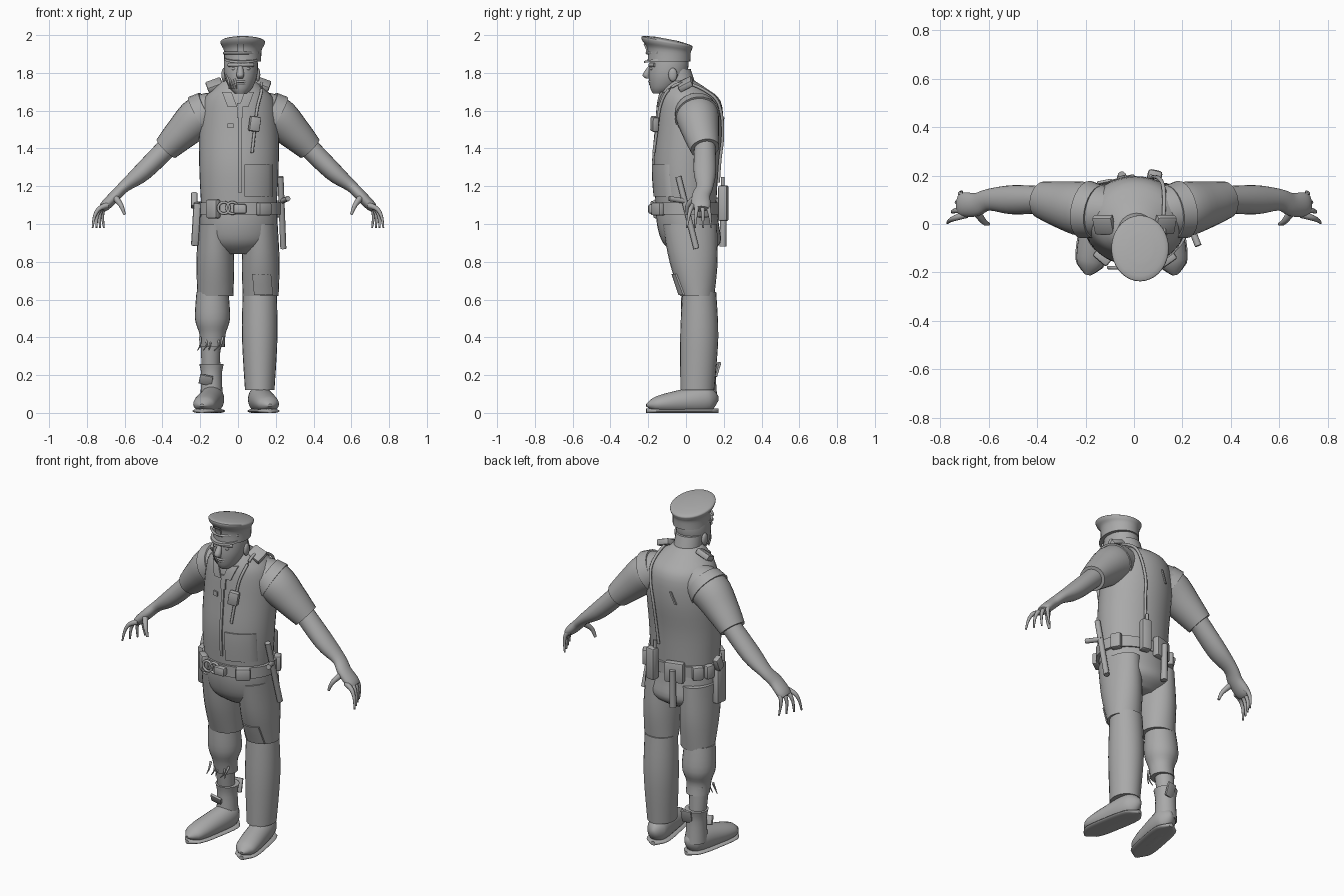
import bpy, bmesh, math
from mathutils import Vector, Euler
from mathutils.bvhtree import BVHTree

if "Cube" in bpy.data.objects:
    bpy.data.objects.remove(bpy.data.objects["Cube"])

grey = bpy.data.materials.new("plain_grey")
grey.use_nodes = True
grey.diffuse_color = (0.4, 0.4, 0.4, 1)
grey.node_tree.nodes["Principled BSDF"].inputs["Base Color"].default_value = grey.diffuse_color
parts = []
SIDES = ((1, "left"), (-1, "right"))


def finish(name, bm):
    bmesh.ops.recalc_face_normals(bm, faces=bm.faces)
    mesh = bpy.data.meshes.new(name)
    bm.to_mesh(mesh)
    bm.free()
    mesh.materials.append(grey)
    ob = bpy.data.objects.new(name, mesh)
    bpy.context.collection.objects.link(ob)
    parts.append(ob)
    return ob


def spline(rows, steps):
    out, last = [], len(rows) - 1
    for i in range(last):
        near = rows[max(i - 1, 0)], rows[i], rows[i + 1], rows[min(i + 2, last)]
        for k in range(steps):
            t = k / steps
            out.append([q + t / 2 * (r - p + t * (2*p - 5*q + 4*r - s + t * (3*q - p - 3*r + s)))
                        for p, q, r, s in zip(*near)])
    return out + [list(rows[-1])]


def loft(name, rings, level=False, sides=24, steps=4, warp=None):
    """Skin through oval rings (x, y, z, radius across, radius deep)."""
    rows = spline(rings, steps)
    last = len(rows) - 1
    bm, loops = bmesh.new(), []
    for i, (x, y, z, across, deep) in enumerate(rows):
        u, v = Vector((1, 0, 0)), Vector((0, 1, 0))
        if not level:
            t = Vector(rows[min(i + 1, last)][:3]) - Vector(rows[max(i - 1, 0)][:3])
            t.normalize()
            ref = Vector((0, 0, 1)) if abs(t.y) > .75 else v
            v = (ref - t * ref.dot(t)).normalized()
            u = v.cross(t)
        loop = []
        for k in range(sides):
            a = math.tau * k / sides
            p = Vector((x, y, z)) + u * across * math.cos(a) + v * deep * math.sin(a)
            p = warp(p) if warp else p
            p.z = max(p.z, 0)
            loop.append(bm.verts.new(p))
        loops.append(loop)
    for a, b in zip(loops, loops[1:]):
        for k in range(sides):
            bm.faces.new((a[k], a[k - 1], b[k - 1], b[k]))
    bm.faces.new(loops[0])
    bm.faces.new(loops[-1])
    return finish(name, bm)


def limb(name, rings, start=1, end=1, **options):
    """Loft of (x, y, z, radius); depth ratio runs from start to end."""
    n = len(rings) - 1
    return loft(name, [(x, y, z, r, r * (start + (end - start) * i / n))
                       for i, (x, y, z, r) in enumerate(rings)], **options)


def column(name, x, rings, start=1, end=1, **options):
    """Upright limb at one x, from rings (y, z, radius)."""
    return limb(name, [(x, *ring) for ring in rings], start, end, level=True, **options)


def tube(name, points, r, taper=1):
    n = len(points) - 1
    return limb(name, [(*p, r * (1 + (taper - 1) * i / n)) for i, p in enumerate(points)], sides=10)


def arc(name, y, z, half, bend, r):
    """Bar curving round the face."""
    tube(name, [(.015 + half * k, y + bend * k * k, z) for k in (-1, -.5, 0, .5, 1)], r)


def flip(rings, s):
    return [(s * x, *rest) for x, *rest in rings]


def box(name, loc, size, rot=(0, 0, 0)):
    bm = bmesh.new()
    bmesh.ops.create_cube(bm, size=1)
    bmesh.ops.scale(bm, vec=size, verts=bm.verts)
    bmesh.ops.bevel(bm, geom=bm.edges, offset=min(size) / 4, segments=2, profile=.5, affect='EDGES')
    bmesh.ops.rotate(bm, matrix=Euler(rot).to_matrix(), verts=bm.verts)
    bmesh.ops.translate(bm, vec=loc, verts=bm.verts)
    return finish(name, bm)


def ball(name, loc, size):
    bm = bmesh.new()
    bmesh.ops.create_uvsphere(bm, u_segments=16, v_segments=10, radius=1)
    bmesh.ops.scale(bm, vec=size, verts=bm.verts)
    bmesh.ops.translate(bm, vec=loc, verts=bm.verts)
    return finish(name, bm)


def surface(ob):
    return BVHTree.FromPolygons([v.co for v in ob.data.vertices], [p.vertices for p in ob.data.polygons])


def plate(name, tree, x, z, width, height, lean=0, side=-1, cells=6):
    """Thin panel laid on the front (or back) of a surface."""
    bm, grid = bmesh.new(), []
    for j in range(cells + 1):
        row = []
        for i in range(cells + 1):
            t = j / cells - .5
            px, pz = x + width * (i / cells - .5) + lean * t, z + height * t
            hit = tree.ray_cast(Vector((px, side, pz)), Vector((0, -side, 0)))[0]
            hit = hit or tree.find_nearest(Vector((px, side / 5, pz)))[0]
            row.append(bm.verts.new((px, hit.y, pz)))
        grid.append(row)
    faces = [bm.faces.new((grid[j][i], grid[j][i + 1], grid[j + 1][i + 1], grid[j + 1][i]))
             for j in range(cells) for i in range(cells)]
    new = bmesh.ops.extrude_face_region(bm, geom=faces)["geom"]
    bmesh.ops.translate(bm, vec=(0, side * .009, 0), verts=[v for v in new if isinstance(v, bmesh.types.BMVert)])
    return finish(name, bm)


# Torso, vest and hips
torso = column("vest_torso", .005, [(0, 1.1, .2), (0, 1.3, .21), (.02, 1.5, .21), (.02, 1.65, .19),
                                    (-.01, 1.72, .13), (-.03, 1.76, .08)], .8, .9, sides=40)
skin = surface(torso)
column("hips", .005, [(0, 1.12, .2), (.01, 1, .205), (.03, .9, .19), (.03, .84, .1)], .8, .8, sides=32)
column("belt", .01, [(0, 1.05, .216), (0, 1.115, .216)], .8, .8, sides=40, steps=1)
column("collar_band", .01, [(-.03, 1.69, .09), (-.04, 1.74, .08)], 1, 1.1)
plate("zip", skin, .01, 1.38, .015, .43)
plate("front_pocket", skin, .11, 1.23, .15, .17)
plate("chest_badge", skin, -.04, 1.52, .03, .025)
plate("tie", skin, .01, 1.6, .03, .08)
plate("back_tear", skin, -.05, 1.53, .01, .07, lean=.03, side=1)
for s, side in SIDES:
    plate(side + "_collar", skin, s * .045, 1.66, .05, .08, lean=s * .03)

# Arms and hands
for s, side in SIDES:
    limb(side + "_sleeve", flip([(.1, .05, 1.6, .1), (.2, .06, 1.57, .11), (.3, .08, 1.48, .09), (.38, .1, 1.4, .07)], s),
         1, 1.1)
    limb(side + "_vest_armhole", flip([(.15, .05, 1.6, .11), (.2, .06, 1.57, .12)], s), steps=2)
    limb(side + "_arm", flip([(.35, .1, 1.43, .055), (.5, .1, 1.28, .05), (.6, .1, 1.2, .032), (.65, .08, 1.15, .03),
                              (.7, .08, 1.1, .028), (.72, .08, 1.08, .02)], s), 1, 2)
    for finger in range(4):
        f = finger / 3
        path = [(.69 + .08 * math.sin(1.5 * t) - .06 * f * t, .04 + .07 * f + .06 * t * (f - .6), 1.1 - .12 * t * t)
                for t in (0, .4, .7, 1)]
        tube(side + "_finger", flip(path, s), .016, .3)
    tube(side + "_thumb", flip([(.65, .05, 1.14), (.62, .01, 1.1), (.6, 0, 1.05)], s), .018, .4)
    spot = skin.find_nearest(Vector((s * .15, 0, 1.75)))[0]
    box(side + "_shoulder_pad", spot + Vector((0, 0, .015)), (.085, .08, .035), (.5, s * .35, 0))

# Legs: one whole trouser leg, one torn open over the shin
thighs = [column(side + "_thigh", s * .12, [(.02, 1, .09), (.04, .8, .1), (.06, .62, .095)], 1.6, .95)
          for s, side in SIDES]
column("left_trouser_leg", .115, [(.07, .64, .09), (.07, .4, .094), (.06, .12, .078)], 1, 1.15)
column("right_torn_trouser", -.135, [(.06, .64, .085), (.07, .5, .093), (.07, .42, .07), (.08, .35, .065)])
column("right_shin", -.145, [(.08, .4, .055), (.1, .2, .045)])
column("right_boot_shaft", -.14, [(.1, .26, .065), (.1, .2, .055), (.1, .07, .06)], 1, 1.1)
plate("thigh_patch", surface(thighs[0]), .13, .68, .1, .11, lean=-.01)
for i in range(5):
    x = -.2 + .03 * i
    tube("torn_thread", [(x, .03, .4), (x + .01 * math.sin(9 * i), .01, .36), (x - .015, .01, .33)], .007, .3)
box("boot_tongue", (-.17, .04, .175), (.07, .015, .055), (.5, .2, 0))
box("boot_heel_flap", (-.12, .165, .23), (.06, .012, .08), (-.3, 0, .2))

# Boots: width and height follow a rule from heel to toe
for s, side in SIDES:
    upper, sole = [], []
    for k in range(11):
        t = k / 10
        x, y = s * (.11 + .07 * t) - .01, .17 - .38 * t
        swell = math.sqrt(1.03 - abs(2 * t - 1) ** 4)
        upper.append((x, y, .08 - .04 * t, .065 * swell, (.085 - .045 * t) * swell))
        sole.append((x, y, .01, .07 * swell, .013))
    loft(side + "_boot", upper, steps=2)
    loft(side + "_sole", sole, steps=2)

# Head
column("neck", .01, [(-.01, 1.68, .08), (-.05, 1.82, .075)])
column("head", .015, [(-.14, 1.69, .03), (-.12, 1.72, .06), (-.1, 1.78, .085), (-.09, 1.85, .09), (-.09, 1.93, .08)],
       1.15, 1.15, sides=32)
column("nose", .012, [(-.185, 1.84, .012), (-.21, 1.79, .02), (-.2, 1.77, .013)], sides=12)
arc("brow", -.19, 1.842, .065, .025, .01)
arc("upper_lip", -.194, 1.754, .03, .014, .007)
arc("lower_lip", -.19, 1.742, .03, .014, .007)
for s, side in SIDES:
    ball(side + "_eye", (.015 + s * .036, -.18, 1.822), (.014, .01, .009))
    ball(side + "_ear", (.015 + s * .09, -.07, 1.79), (.013, .024, .036))
for i in range(4):
    x, y = .012 * i - .06, -.14 - .01 * i
    tube("torn_cheek_strand", [(x, y, 1.79), (x + .01, y - .02, 1.755), (x + .015, y - .01, 1.715)], .007, .6)


# Peaked cap, its crown tipped up and its visor drooping at the front
def tip(p):
    p.z -= .19 * min(max((p.z - 1.87) / .09, 0), 1) * (p.y + .1)
    return p


def droop(p):
    p.z += .16 * (p.y + .1)
    return p


cap = column("cap", .025, [(-.09, 1.86, .098), (-.09, 1.92, .1), (-.1, 1.95, .115), (-.1, 1.97, .112), (-.1, 1.98, .05)],
             1.15, 1.15, sides=36, warp=tip)
column("cap_visor", .02, [(-.12, 1.872, .094), (-.12, 1.883, .092)], 1.1, 1.1, sides=32, steps=1, warp=droop)
arc("cap_cord", -.207, 1.905, .09, .06, .007)
plate("cap_badge", surface(cap), .015, 1.93, .035, .045)

# Belt gear, placed by angle around the waist (front is -90 degrees)
for name, degrees, width, height in (("buckle", -90, .07, .05), ("cuff_pouch", -130, .075, .1), ("front_pouch", -55, .08, .07),
                                     ("left_pouch", 30, .06, .09), ("back_pouch", 105, .11, .12),
                                     ("back_side_pouch", 140, .06, .08), ("right_pouch", 160, .05, .08)):
    a = math.radians(degrees)
    box(name, (.01 + .22 * math.cos(a), .18 * math.sin(a), 1.08), (width, .04, height), (0, 0, a - math.pi / 2))
for cx in (-.075, -.03):
    ring = [(cx + .03 * math.cos(k * math.pi / 6), -.18, 1.085 + .03 * math.sin(k * math.pi / 6)) for k in range(13)]
    tube("handcuff", ring, .007)
box("holster", (-.222, 0, 1), (.04, .08, .23), (.1, .06, 0))
box("pistol_grip", (-.232, .025, 1.125), (.035, .05, .08), (-.4, 0, 0))
tube("baton", [(.225, -.04, 1.25), (.24, .055, .87)], .016)
tube("baton_handle", [(.23, 0, 1.12), (.265, -.09, 1.135)], .014)
tube("torch", [(-.05, .2, 1.1), (-.05, .195, .88)], .017, 1.15)
box("radio", (.085, .198, 1.11), (.06, .05, .19), (0, 0, -.2))
tube("radio_aerial", [(.07, .195, 1.19), (.07, .195, 1.25)], .009)

# Shoulder microphone, its cord laid over the vest from the radio
laid = []
for k in range(12):
    a = .35 * k - .6
    p = Vector((.1 + .05 * math.sin(a), .02 + .25 * math.cos(a), 1.42 + .36 * math.sin(a)))
    spot = skin.find_nearest(p)[0]
    laid.append(spot + (p - spot).normalized() * .012)
tube("microphone_cord", laid, .008)
box("microphone", laid[-2] + Vector((0, -.012, .03)), (.058, .035, .08), (0, .15, .25))

# Smooth shading with crisp edges
bpy.ops.object.select_all(action='DESELECT')
for ob in parts:
    ob.select_set(True)
bpy.context.view_layer.objects.active = parts[0]
bpy.ops.object.shade_smooth_by_angle(angle=math.radians(42))
